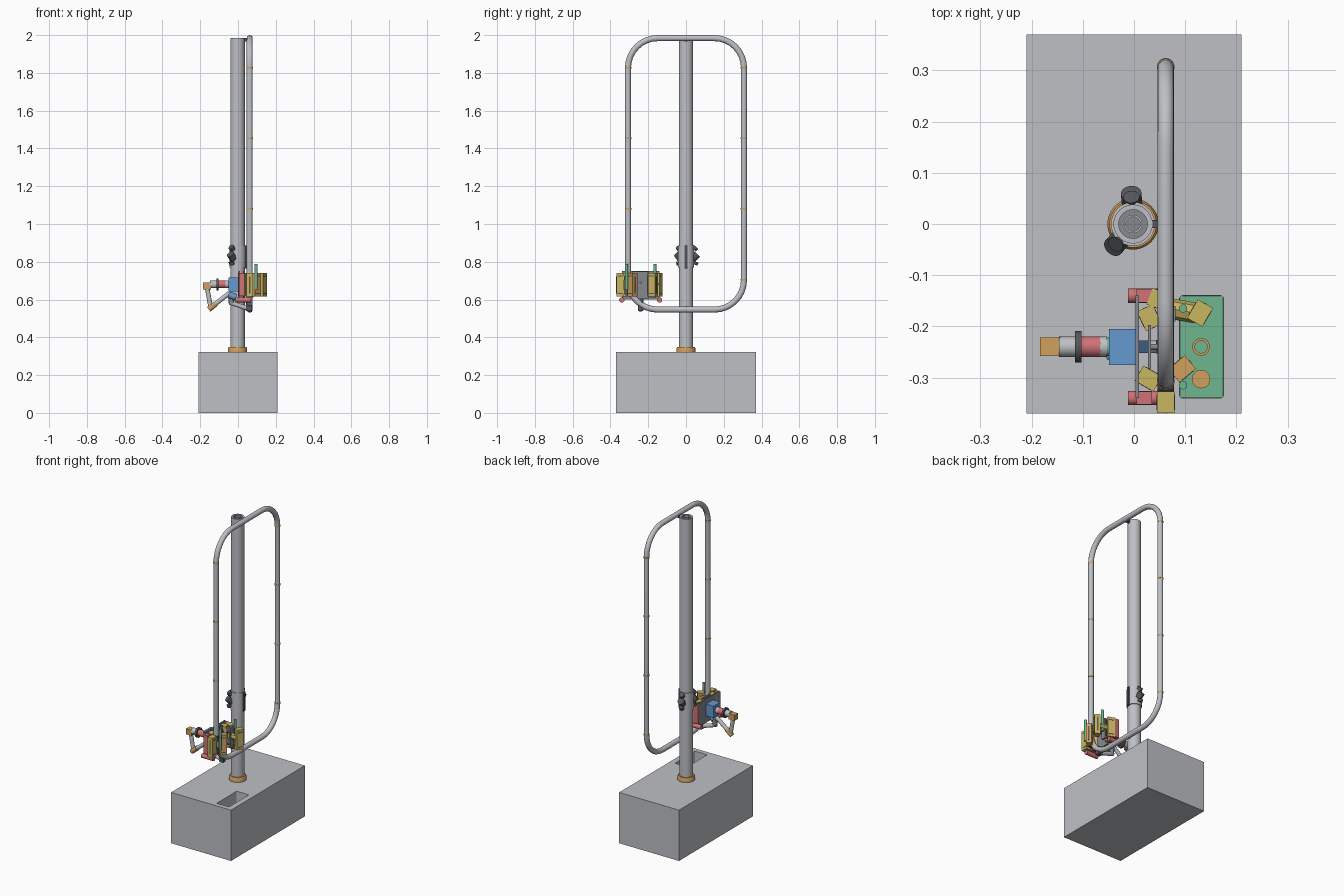
import bpy, bmesh, math
from mathutils import Vector, Matrix

cube = bpy.data.objects.get("Cube")
if cube:
    bpy.data.objects.remove(cube, do_unlink=True)


def material(name, r, g, b):
    m = bpy.data.materials.new(name)
    m.use_nodes = True
    m.diffuse_color = (r, g, b, 1)
    m.node_tree.nodes["Principled BSDF"].inputs["Base Color"].default_value = (r, g, b, 1)
    return m


grey = material("light grey", .52, .53, .56)
dark = material("dark grey", .09, .095, .105)
mid = material("mid grey", .24, .25, .28)
orange = material("orange", .63, .35, .11)
yellow = material("yellow", .58, .47, .12)
red = material("red", .63, .17, .18)
blue = material("blue", .13, .32, .63)
navy = material("navy", .05, .1, .2)
green = material("green", .16, .47, .28)


def finish(name, bm, mat, smooth=False):
    mesh = bpy.data.meshes.new(name)
    bm.to_mesh(mesh)
    bm.free()
    ob = bpy.data.objects.new(name, mesh)
    bpy.context.collection.objects.link(ob)
    mesh.materials.append(mat)
    if smooth:
        bpy.ops.object.select_all(action="DESELECT")
        ob.select_set(True)
        bpy.context.view_layer.objects.active = ob
        bpy.ops.object.shade_smooth_by_angle()
    return ob


def box(name, mat, center, size, turn=0):
    bm = bmesh.new()
    mx = Matrix.Translation(center) @ Matrix.Rotation(math.radians(turn), 4, "Z")
    bmesh.ops.create_cube(bm, size=1, matrix=mx @ Matrix.Diagonal((*size, 1)))
    return finish(name, bm, mat)


def rod(name, mat, a, b, r, r2=None, sides=32):
    a, b = Vector(a), Vector(b)
    d = b - a
    bm = bmesh.new()
    mx = Matrix.Translation((a + b) / 2) @ d.to_track_quat("Z", "Y").to_matrix().to_4x4()
    bmesh.ops.create_cone(bm, cap_ends=True, segments=sides, radius1=r,
                          radius2=r if r2 is None else r2, depth=d.length, matrix=mx)
    return finish(name, bm, mat, True)


def lathe(name, mat, profile, center, closed=True):
    # Revolves a closed (radius, height) outline around a vertical axis
    bm = bmesh.new()
    vs = [bm.verts.new((r, 0, z)) for r, z in profile]
    es = [bm.edges.new((vs[i], vs[(i + 1) % len(vs)])) for i in range(len(vs))]
    bmesh.ops.spin(bm, geom=vs + es, axis=(0, 0, 1), cent=(0, 0, 0),
                   angle=math.tau, steps=40, use_duplicate=False)
    bmesh.ops.remove_doubles(bm, verts=bm.verts, dist=1e-5)
    bmesh.ops.recalc_face_normals(bm, faces=bm.faces)
    bmesh.ops.translate(bm, verts=bm.verts, vec=center)
    return finish(name, bm, mat, True)


# Base box with a round-cornered pocket
base = box("base_box", grey, (0, 0, .161), (.42, .74, .322))
cutter = box("pocket_cutter", grey, (.132, -.24, .26), (.086, .2, .24))
bev = cutter.modifiers.new("Round", "BEVEL")
bev.width, bev.segments = .006, 3
cutter.hide_render = True
cut = base.modifiers.new("Pocket", "BOOLEAN")
cut.object, cut.operation = cutter, "DIFFERENCE"
bpy.context.view_layer.objects.active = base
bpy.ops.object.modifier_apply(modifier="Pocket")
bpy.data.objects.remove(cutter, do_unlink=True)

# Pocket floor and connectors
box("pocket_floor", green, (.132, -.24, .143), (.084, .198, .006))
rod("connector_post", orange, (.131, -.303, .14), (.131, -.303, .27), .018)
lathe("connector_ring", orange, [(.012, .146), (.017, .146), (.017, .25), (.012, .25)],
      (.131, -.24, 0))

# Mast
lathe("mast_tube", grey, [(.028, .32), (.038, .32), (.038, 1.985), (.028, 1.985)], (-.002, 0, 0))
rod("mast_cap", mid, (-.002, 0, 1.95), (-.002, 0, 1.975), .029)
lathe("mast_inner_ring", grey, [(.014, 1.97), (.018, 1.97), (.018, 1.985), (.014, 1.985)],
      (-.002, 0, 0))
lathe("mast_collar", orange, [(.036, .32), (.05, .32), (.05, .343), (.046, .35), (.036, .35)],
      (-.002, 0, 0))
rod("mast_sleeve", grey, (-.002, 0, .77), (-.002, 0, .885), .043)
box("top_bracket", dark, (.043, 0, 1.975), (.024, .016, .018))
box("sleeve_bracket", dark, (.042, 0, .825), (.01, .016, .12))

# Clamp knobs on the sleeve
for x, y in ((-.005, .053), (-.036, -.04)):
    out = Vector((x, y, 0)).normalized() * .012
    p = Vector((x, y, .83))
    rod("knob_body", dark, p - out * 1.5 + Vector((0, 0, -.015)), p + out * .6 + Vector((0, 0, .01)), .02)
    rod("knob_lever", dark, p - out + Vector((0, 0, .035)), p + Vector((0, 0, .048)), .016)
    rod("knob_foot", dark, p - out * .5 + Vector((0, 0, -.045)), p + Vector((0, 0, -.03)), .014)

# Looped rail: rounded rectangle swept with a round section
RX, HY, ZB, ZT, CR = .062, .307, .547, 1.984, .157
pts = []
for k, (y, z) in enumerate(((HY - CR, ZT - CR), (CR - HY, ZT - CR),
                            (CR - HY, ZB + CR), (HY - CR, ZB + CR))):
    for i in range(9):
        a = math.pi / 2 * (k + i / 8)
        pts.append((RX, y + CR * math.cos(a), z + CR * math.sin(a)))
curve = bpy.data.curves.new("rail_loop", "CURVE")
curve.dimensions = "3D"
curve.bevel_depth, curve.bevel_resolution = .016, 6
spline = curve.splines.new("POLY")
spline.points.add(len(pts) - 1)
for p, co in zip(spline.points, pts):
    p.co = (*co, 1)
spline.use_cyclic_u = True
rail = bpy.data.objects.new("rail_loop", curve)
bpy.context.collection.objects.link(rail)
curve.materials.append(grey)
bpy.ops.object.select_all(action="DESELECT")
rail.select_set(True)
bpy.context.view_layer.objects.active = rail
bpy.ops.object.convert(target="MESH")
bpy.ops.object.shade_smooth_by_angle()

# Joint bands on the rail
for y in (-HY, HY):
    for z in (.705, 1.08, 1.455, 1.828):
        rod("rail_joint", orange, (RX, y, z - .004), (RX, y, z + .004), .0172)

# Trolley back plate and drive box
box("trolley_plate", mid, (.006, -.24, .675), (.007, .2, .15))
box("drive_box", blue, (-.023, -.24, .68), (.052, .07, .075))
box("drive_gear", navy, (.019, -.24, .68), (.022, .024, .06))
rod("drive_shaft", mid, (.025, -.24, .69), (.062, -.24, .69), .006)
box("trolley_panel", mid, (.03, -.24, .675), (.006, .085, .145))

# Roller arms around the rail, each a block with a dark roller slot
arms = [((.062, -.348), 0, yellow), ((.028, -.302), 60, yellow), ((.094, -.283), -50, orange),
        ((.03, -.183), 25, yellow), ((.05, -.148), 70, yellow), ((.129, -.174), -30, yellow)]
for (x, y), turn, mat in arms:
    box("roller_arm", mat, (x, y, .678), (.034, .042, .126), turn)
    box("arm_slot", dark, (x, y, .678), (.008, .0435, .09), turn)
    for z in (.632, .724):
        box("arm_band", dark, (x, y, z), (.0355, .03, .006), turn)
rod("gate_arm", yellow, (.07, -.165, .68), (.12, -.174, .68), .02, sides=8)
box("arm_link", mid, (.075, -.175, .675), (.012, .03, .13))
for y in (-.31, -.172):
    for z in (.64, .715):
        rod("guide_roller", dark, (.046, y, z), (.078, y, z), .02, sides=20)

# Release pins and side motors, one per roller set
for y in (-.315, -.165):
    rod("release_pin", green, (.096, y, .65), (.096, y, .787), .008)
for y in (-.34, -.14):
    rod("lower_motor", red, (-.012, y, .598), (.07, y, .598), .014)
    box("motor_block", red, (.02, y, .68), (.03, .026, .12))

# Camera-like arm: axle stack, elbow and links
Y = -.24
rod("axle_flange", green, (-.055, Y, .68), (-.049, Y, .68), .018)
rod("axle_hub", grey, (-.066, Y, .68), (-.053, Y, .68), .02)
rod("axle_motor", red, (-.104, Y, .68), (-.064, Y, .68), .0125 + .0075)
rod("axle_ring", dark, (-.115, Y, .68), (-.103, Y, .68), .031)
rod("axle_sleeve", grey, (-.147, Y, .68), (-.113, Y, .68), .02)
box("shoulder_block", orange, (-.164, Y, .672), (.04, .036, .036))
rod("upper_link", grey, (-.163, Y, .66), (-.146, Y, .565), .012)
rod("elbow", orange, (-.155, Y, .548), (-.118, Y, .578), .015)
rod("fore_link", grey, (-.122, Y, .575), (-.045, Y, .635), .012)
rod("wrist", blue, (-.05, Y - .008, .625), (-.01, Y - .008, .612), .018)
rod("tool_link", grey, (-.045, Y, .585), (.05, Y, .553), .012)
rod("tool_neck", mid, (-.035, Y, .625), (-.035, Y, .58), .014)
box("tool_tip", dark, (.058, Y, .565), (.03, .026, .05))
